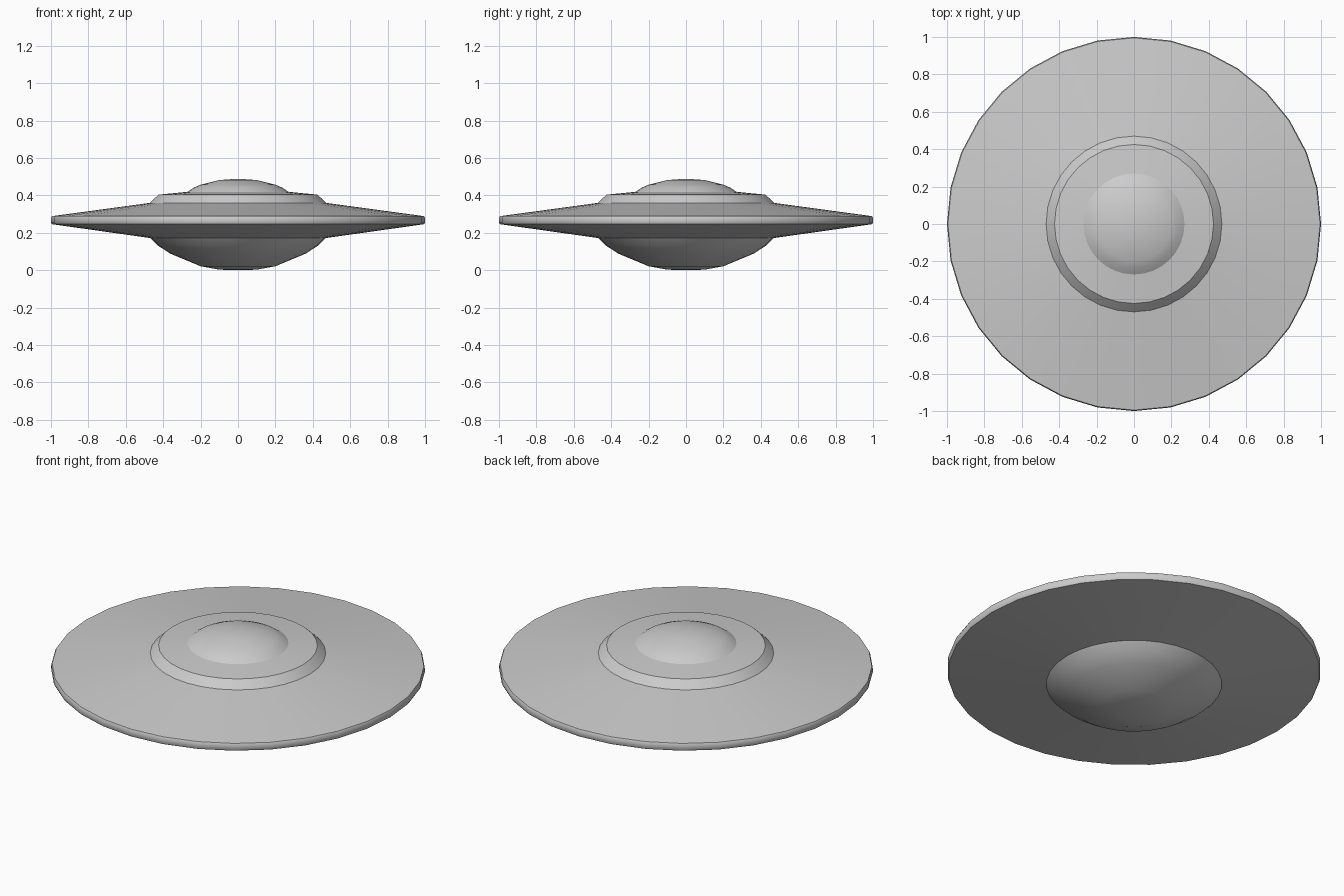
import bpy, bmesh, math

if "Cube" in bpy.data.objects:
    bpy.data.objects.remove(bpy.data.objects["Cube"])

SIDES = 32

hull_grey = bpy.data.materials.new("hull grey")
hull_grey.diffuse_color = (0.6, 0.6, 0.6, 1)
hull_grey.use_nodes = True
hull_grey.node_tree.nodes["Principled BSDF"].inputs["Base Color"].default_value = hull_grey.diffuse_color


def lathe(name, profile):
    """Spin an (r, z) profile, listed from bottom to top, around the z axis."""
    bm = bmesh.new()
    rings = []
    for r, z in profile:
        if r == 0:
            rings.append([bm.verts.new((0, 0, z))] * SIDES)
        else:
            rings.append([bm.verts.new((r * math.cos(2 * math.pi * i / SIDES),
                                        r * math.sin(2 * math.pi * i / SIDES), z))
                          for i in range(SIDES)])
    for low, high in zip(rings, rings[1:]):
        for i in range(SIDES):
            j = (i + 1) % SIDES
            corners = [low[i], low[j], high[j], high[i]]
            bm.faces.new(list(dict.fromkeys(corners)))
    mesh = bpy.data.meshes.new(name)
    bm.to_mesh(mesh)
    bm.free()
    mesh.materials.append(hull_grey)
    obj = bpy.data.objects.new(name, mesh)
    bpy.context.collection.objects.link(obj)
    bpy.ops.object.select_all(action='DESELECT')
    obj.select_set(True)
    bpy.context.view_layer.objects.active = obj
    bpy.ops.object.shade_smooth_by_angle(angle=math.radians(30))
    return obj


# Rounded belly under the disc
lathe("belly", [(0, 0), (0.10, 0.003), (0.20, 0.021), (0.365, 0.09),
                (0.43, 0.133), (0.47, 0.172)])

# Wide disc with a thin rim
lathe("saucer_disc", [(0.47, 0.172), (0.995, 0.246), (1.0, 0.256),
                      (1.0, 0.279), (0.995, 0.289), (0.47, 0.36)])

# Raised step on top of the disc
lathe("collar", [(0.47, 0.36), (0.447, 0.383), (0.425, 0.404), (0.27, 0.419)])

# Low dome at the centre
lathe("dome", [(0.27, 0.419), (0.235, 0.442), (0.20, 0.457),
               (0.10, 0.482), (0, 0.489)])
